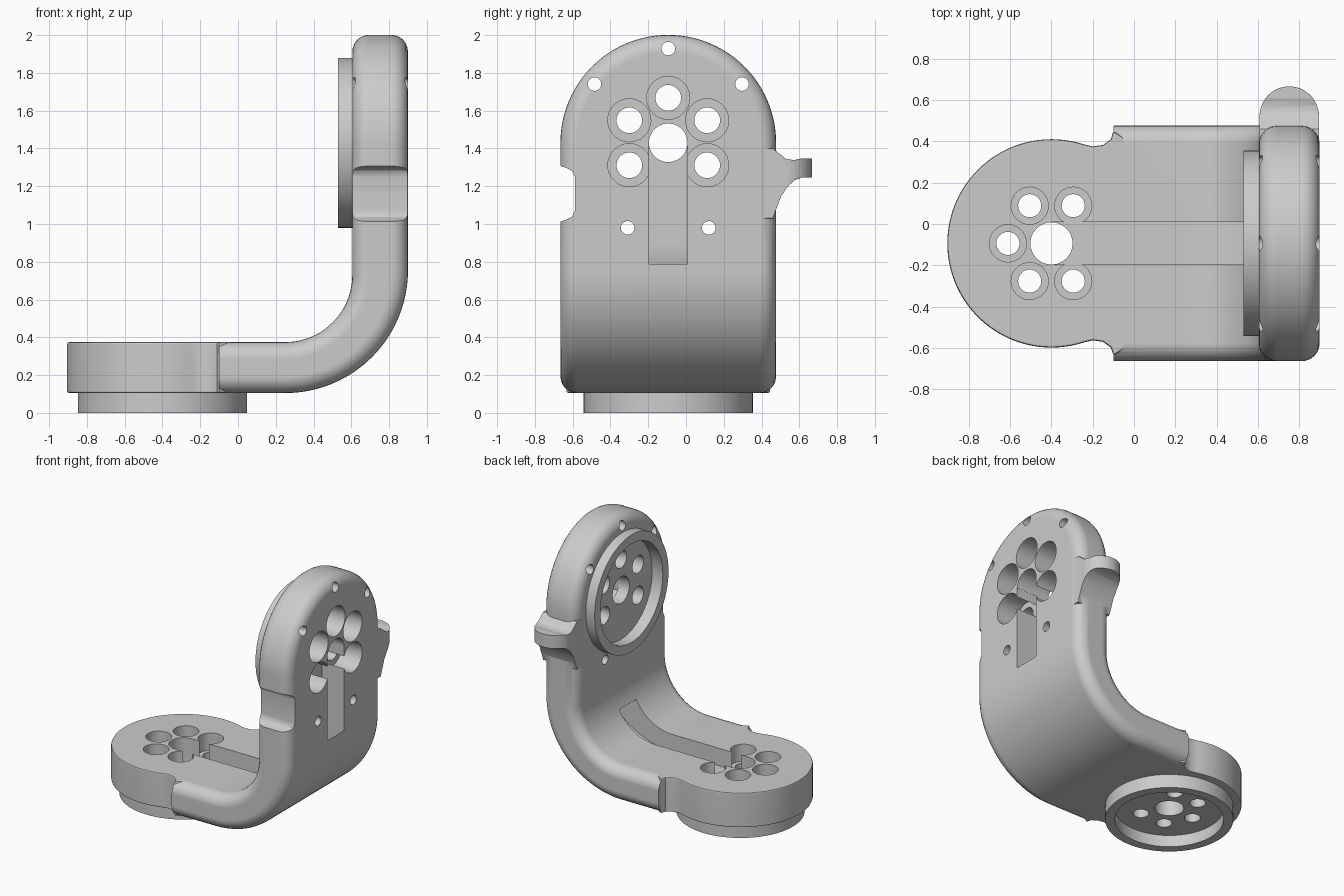
import bpy, bmesh
from math import sin, cos, radians
from mathutils import Vector

if "Cube" in bpy.data.objects:
    bpy.data.objects.remove(bpy.data.objects["Cube"])

SHADE = (0.6, 0.6, 0.6, 1)
grey = bpy.data.materials.new("plain grey")
grey.use_nodes = True
grey.diffuse_color = SHADE
grey.node_tree.nodes["Principled BSDF"].inputs["Base Color"].default_value = SHADE


def prism(name, pts, axis, lo, hi):
    """Extrude a flat outline along an axis; outline uses the other two axes in order."""
    def place(p, t):
        v = list(p)
        v.insert("xyz".index(axis), t)
        return Vector(v)
    bm = bmesh.new()
    ends = [[bm.verts.new(place(p, t)) for p in pts] for t in (lo, hi)]
    for end in ends:
        bm.faces.new(end)
    for i in range(len(pts)):
        bm.faces.new((ends[0][i - 1], ends[0][i], ends[1][i], ends[1][i - 1]))
    bmesh.ops.recalc_face_normals(bm, faces=bm.faces)
    mesh = bpy.data.meshes.new(name)
    bm.to_mesh(mesh)
    bm.free()
    mesh.materials.append(grey)
    ob = bpy.data.objects.new(name, mesh)
    bpy.context.collection.objects.link(ob)
    return ob


def arc(cx, cy, r, a0, a1, n=24):
    angles = [radians(a0 + (a1 - a0) * i / n) for i in range(n + 1)]
    return [(cx + r * cos(a), cy + r * sin(a)) for a in angles]


def circle(cx, cy, r, n=48):
    return arc(cx, cy, r, 0, 360, n)[:-1]


def select(ob):
    bpy.ops.object.select_all(action="DESELECT")
    bpy.context.view_layer.objects.active = ob
    ob.select_set(True)


def combine(ob, other, operation="DIFFERENCE"):
    mod = ob.modifiers.new("combine", "BOOLEAN")
    mod.operation, mod.solver, mod.object = operation, "EXACT", other
    mod.use_self = operation == "UNION"
    select(ob)
    bpy.ops.object.modifier_apply(modifier=mod.name)
    bpy.data.objects.remove(other)


def round_edges(ob, width, segments, clamp=True):
    mod = ob.modifiers.new("round", "BEVEL")
    mod.width, mod.segments = width, segments
    mod.limit_method, mod.angle_limit = "ANGLE", radians(40)
    mod.use_clamp_overlap = clamp
    select(ob)
    bpy.ops.object.modifier_apply(modifier=mod.name)


CX, CY, CZ = -0.40, -0.094, 1.43   # hub centres: lower x, shared y, upper z
BOTTOM, TOP, INNER, OUTER = 0.105, 0.375, 0.605, 0.90
HALF = 0.571                       # half width of the strap

# Bent strap: wide L-shaped profile trimmed by a round-topped outline
profile = [(-0.3, BOTTOM)] + arc(0.25, 0.755, 0.65, -90, 0)
profile += [(OUTER, 2.2), (INNER, 2.2)] + arc(0.25, 0.73, 0.355, 0, -90) + [(-0.3, TOP)]
body = prism("bent_bracket", profile, "y", CY - 0.8, CY + 0.8)
outline = [(CY - HALF, -0.1), (CY + HALF, -0.1)] + arc(CY, CZ, HALF, 0, 180, 48)
combine(body, prism("outline", outline, "x", -1, 1.2), "INTERSECT")
round_edges(body, 0.088, 6, clamp=False)
combine(body, prism("end_trim", [(-1, -1), (-0.1, -1), (-0.1, 1), (-1, 1)], "z", -0.1, 0.6))

# Lower round hub with a waisted neck
neck = [(-0.2, 0.47), (-0.15, 0.477), (-0.112, 0.505), (-0.1, 0.545), (-0.055, 0.515), (0, 0.46)]
hub = [(x, CY + d) for x, d in reversed(neck)]
hub += arc(CX, CY, 0.505, 72, 288, 60) + [(x, CY - d) for x, d in neck]
lower = prism("lower_hub", hub, "z", BOTTOM, TOP)
round_edges(lower, 0.012, 2)
combine(body, lower, "UNION")

# Side notch in the upright
half_notch = [(-0.8, 0.16), (-0.67, 0.148), (-0.635, 0.138), (-0.605, 0.122), (-0.588, 0.09)]
notch = [(y, 1.16 + d) for y, d in half_notch]
notch += [(y, 1.16 - d) for y, d in reversed(half_notch)]
combine(body, prism("notch", notch, "x", 0.3, 1.1))

# Hook tab on the other side: side outline trimmed to a rounded plan
hook = [(0.30, 1.38), (0.40, 1.40), (0.46, 1.40), (0.49, 1.375), (0.53, 1.345), (0.57, 1.338),
        (0.61, 1.347), (0.72, 1.347), (0.72, 1.247), (0.61, 1.245), (0.575, 1.232),
        (0.54, 1.2), (0.505, 1.15), (0.482, 1.09), (0.46, 1.03), (0.30, 1.03)]
tab = prism("hook_tab", hook, "x", 0.5, 1.0)
mid, half = (INNER + OUTER) / 2, 0.144
plan = [(mid - half, 0.2), (mid + half, 0.2)] + arc(mid, 0.523, half, 0, 180)
combine(tab, prism("plan", plan, "z", 0.8, 1.6), "INTERSECT")
round_edges(tab, 0.035, 4)
combine(body, tab, "UNION")

# Raised round collars, each with a shallow cup
combine(body, prism("lower_collar", circle(CX, CY, 0.448, 72), "z", 0, 0.2), "UNION")
combine(body, prism("upper_collar", circle(CY, CZ, 0.45, 72), "x", 0.53, 0.7), "UNION")
combine(body, prism("lower_cup", circle(CX, CY, 0.38, 72), "z", -0.1, 0.09))
combine(body, prism("upper_cup", circle(CY, CZ, 0.38, 72), "x", 0.4, 0.62))

# Cable channel curving from the inside of the bend to the outer face
channel = [(CX, 0.24)] + arc(0.25, 0.9, 0.66, -90, 0) + [(1.0, 0.9), (1.0, CZ), (0.71, CZ)]
channel += arc(0.25, 0.9, 0.46, 0, -90) + [(CX, 0.44)]
combine(body, prism("cable_channel", channel, "y", CY - 0.103, CY + 0.103))

# Centre bores
combine(body, prism("lower_bore", circle(CX, CY, 0.102), "z", -0.1, 0.6))
combine(body, prism("upper_bore", circle(CY, CZ, 0.102), "x", 0.4, 1.1))

# Five counterbored screw holes around each bore
for i in range(5):
    a = radians(60 + 60 * i)
    spot = (CX + 0.211 * cos(a), CY + 0.211 * sin(a))
    combine(body, prism("counterbore", circle(*spot, 0.09, 32), "z", 0.242, 0.6))
    combine(body, prism("screw_hole", circle(*spot, 0.056, 32), "z", -0.1, 0.6))
    a -= radians(90)
    spot = (CY + 0.238 * cos(a), CZ + 0.238 * sin(a))
    combine(body, prism("counterbore", circle(*spot, 0.114, 32), "x", 0.725, 1.1))
    combine(body, prism("screw_hole", circle(*spot, 0.068, 32), "x", 0.4, 1.1))

# Small pin holes near the rim of the upright
for a in (38.5, 90, 141.5, 244.5, 295.5):
    a = radians(a)
    spot = (CY + 0.499 * cos(a), CZ + 0.499 * sin(a))
    combine(body, prism("pin_hole", circle(*spot, 0.036, 24), "x", 0.4, 1.1))

# Smooth shading with crisp edges
select(body)
bpy.ops.object.shade_smooth_by_angle(angle=radians(32))
weighted = body.modifiers.new("weighted normals", "WEIGHTED_NORMAL")
weighted.keep_sharp = True
